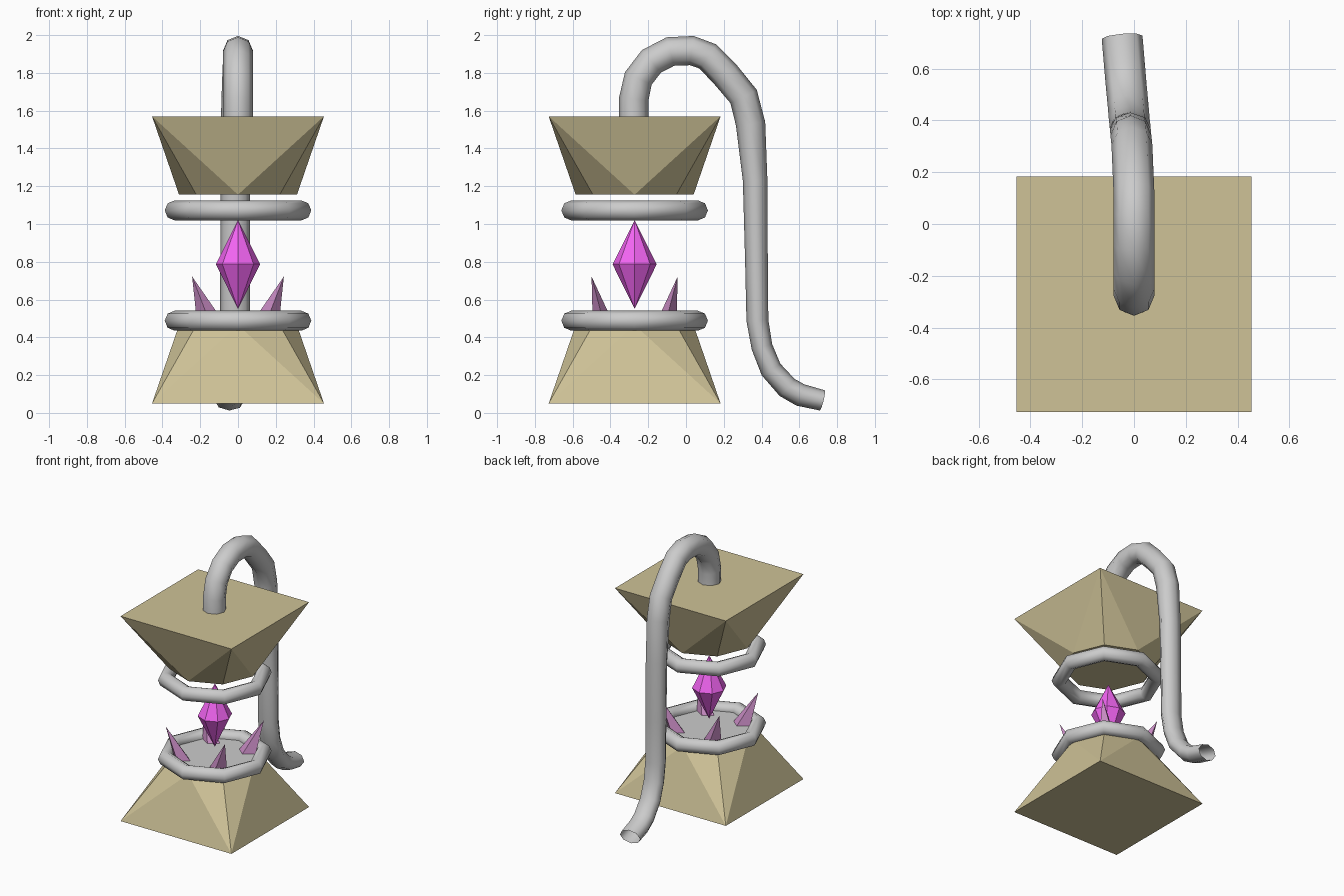
import bpy, bmesh, math
from mathutils import Vector

if "Cube" in bpy.data.objects:
    bpy.data.objects.remove(bpy.data.objects["Cube"])

CY = -0.272  # y of the pedestal axis


def mat(name, rgb):
    m = bpy.data.materials.new(name)
    m.diffuse_color = (*rgb, 1)
    m.use_nodes = True
    m.node_tree.nodes["Principled BSDF"].inputs["Base Color"].default_value = m.diffuse_color
    return m


SAND = mat("sand", (0.62, 0.54, 0.31))
MAGENTA = mat("magenta", (0.9, 0.13, 0.9))
MAUVE = mat("mauve", (0.6, 0.27, 0.57))


def finish(name, verts, faces, material=None, smooth=None):
    me = bpy.data.meshes.new(name)
    me.from_pydata([tuple(v) for v in verts], [], faces)
    bm = bmesh.new()
    bm.from_mesh(me)
    bmesh.ops.recalc_face_normals(bm, faces=bm.faces)
    bm.to_mesh(me)
    bm.free()
    ob = bpy.data.objects.new(name, me)
    bpy.context.collection.objects.link(ob)
    if material:
        me.materials.append(material)
    if smooth:
        shade(ob, smooth)
    return ob


def shade(ob, deg):
    bpy.ops.object.select_all(action='DESELECT')
    ob.select_set(True)
    bpy.context.view_layer.objects.active = ob
    bpy.ops.object.shade_smooth_by_angle(angle=math.radians(deg))


def octagon(r, z, cy=CY):
    return [Vector((r * math.cos(i * math.pi / 4), cy + r * math.sin(i * math.pi / 4), z))
            for i in range(8)]


def block(name, z_square, z_oct):
    """Square end blending to an eight-sided end."""
    h = 0.455
    sq = [Vector((x, CY + y, z_square)) for x, y in ((h, h), (-h, h), (-h, -h), (h, -h))]
    verts = sq + octagon(0.312, z_oct)
    faces = [(0, 1, 2, 3), tuple(range(4, 12))]
    for c in range(4):
        o = lambda k: 4 + (2 * c + k) % 8
        faces += [(c, o(0), o(1)), (c, o(1), o(2)), (c, (c + 1) % 4, o(2))]
    finish(name, verts, faces, SAND, 25)


# Base and hanging upper block
block("base_block", 0.05, 0.465)
block("upper_block", 1.57, 1.155)

# Octagonal rings
for name, z in (("lower_ring", 0.488), ("upper_ring", 1.072)):
    bpy.ops.mesh.primitive_torus_add(major_segments=8, minor_segments=8, major_radius=0.335,
                                     minor_radius=0.053, location=(0, CY, z))
    ring = bpy.context.object
    ring.name = name
    shade(ring, 50)

# Grey plate inside the lower ring
finish("plate", octagon(0.325, 0.464) + octagon(0.325, 0.488),
       [tuple(range(8)), tuple(range(8, 16))] +
       [(i, (i + 1) % 8, 8 + (i + 1) % 8, 8 + i) for i in range(8)])

# Floating crystal
finish("crystal", octagon(0.117, 0.787) + [Vector((0, CY, 0.55)), Vector((0, CY, 1.02))],
       [(i, (i + 1) % 8, k) for i in range(8) for k in (8, 9)], MAGENTA, 30)

# Four shards leaning outwards
for sx, n1 in ((-1, "left"), (1, "right")):
    for sy, n2 in ((-1, "front"), (1, "back")):
        pts = [(0.217, 0.165, 0.48), (0.15, 0.222, 0.48), (0.075, 0.17, 0.48),
               (0.14, 0.115, 0.48), (0.243, 0.228, 0.722)]
        finish(f"shard_{n2}_{n1}", [Vector((sx * x, CY + sy * y, z)) for x, y, z in pts],
               [(0, 1, 2, 3)] + [(i, (i + 1) % 4, 4) for i in range(4)], MAUVE)

# Hose: x, y, z, in-plane radius along the path; open far end
path = [(0, -0.277, 1.56, 0.078), (0, -0.277, 1.66, 0.078)]
for a in (155, 130, 105, 80, 60):
    t = math.radians(a)
    path.append((0, -0.015 + 0.262 * math.cos(t), 1.66 + 0.262 * math.sin(t), 0.078))
path += [(-0.004, 0.21, 1.79, 0.078), (-0.008, 0.305, 1.675, 0.078), (-0.012, 0.342, 1.53, 0.078),
         (-0.014, 0.366, 1.23, 0.065), (-0.015, 0.373, 0.8, 0.06), (-0.015, 0.378, 0.49, 0.058),
         (-0.018, 0.402, 0.35, 0.056), (-0.022, 0.45, 0.23, 0.058), (-0.03, 0.535, 0.135, 0.06),
         (-0.036, 0.605, 0.095, 0.06), (-0.046, 0.722, 0.066, 0.055)]
N = 8
verts, faces = [], []
for i, p in enumerate(path):
    c = Vector(p[:3])
    t = Vector(path[min(i + 1, len(path) - 1)][:3]) - Vector(path[max(i - 1, 0)][:3])
    t.normalize()
    side = (Vector((1, 0, 0)) - t * t.x).normalized()
    up = side.cross(t)
    for k in range(N):
        a = 2 * math.pi * k / N
        verts.append(c + side * 0.079 * math.cos(a) + up * p[3] * math.sin(a))
for i in range(len(path) - 1):
    for k in range(N):
        a, b = i * N + k, i * N + (k + 1) % N
        faces.append((a, b, b + N, a + N))
finish("hose", verts, faces, None, 60)
